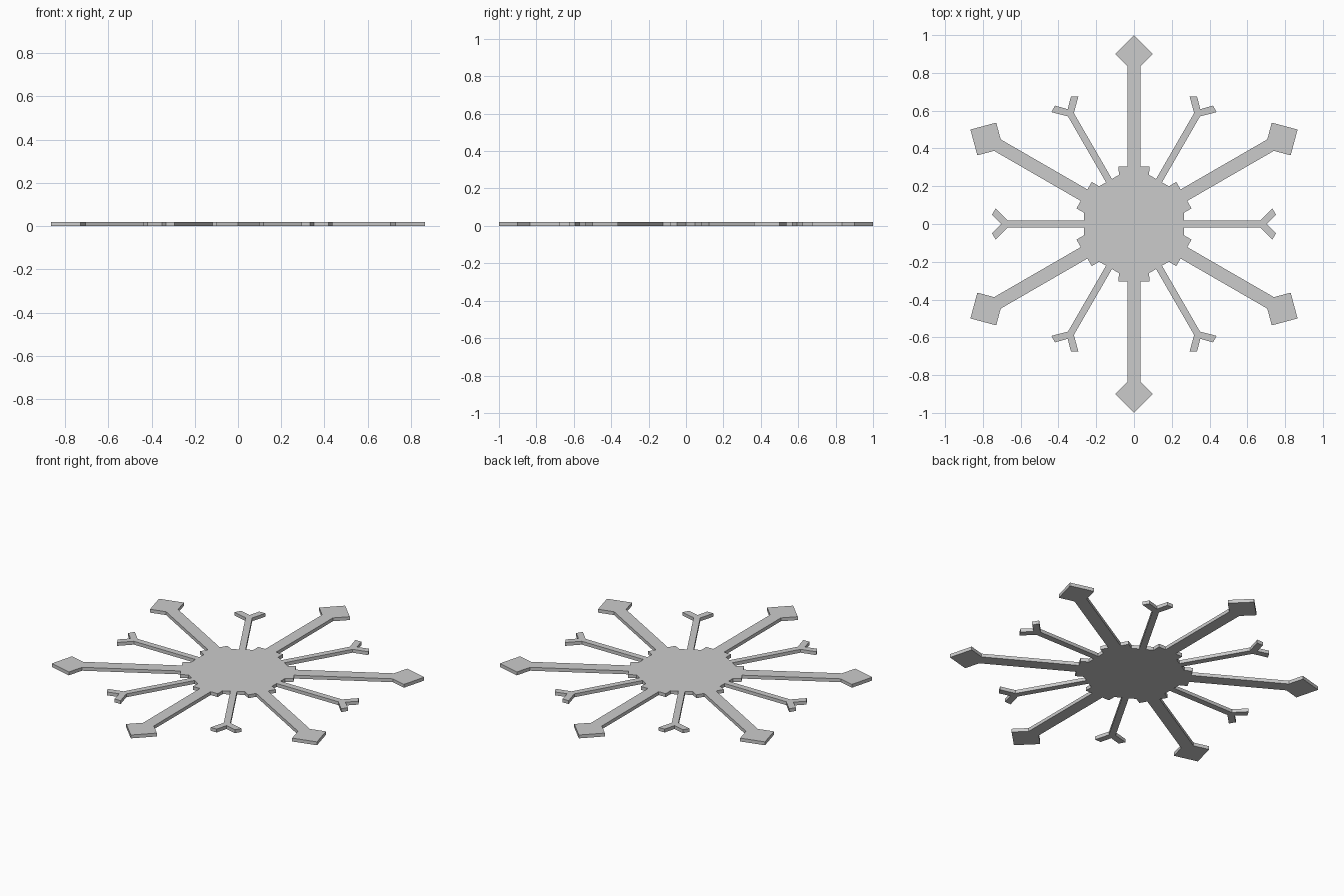
import bpy, bmesh
from math import radians
from mathutils import Matrix, Vector

if "Cube" in bpy.data.objects:
    bpy.data.objects.remove(bpy.data.objects["Cube"])

THICK = 0.02

# Half profiles: (distance along arm, half width)
main_arm = [(1.0, 0), (0.9, 0.1), (0.835, 0.035), (0.305, 0.035), (0.305, 0.081)]
small_arm = [(0.265, 0.06), (0.265, 0.018), (0.668, 0.018), (0.732, 0.083), (0.752, 0.049), (0.702, 0)]


def turned(points, side, degrees):
    rot = Matrix.Rotation(radians(degrees), 3, 'Z')
    return [rot @ Vector((u, side * v, 0)) for u, v in points]


# Outline: six sectors, each from one main arm tip round a small arm to the next
outline = []
for k in range(6):
    a = 30 + 60 * k
    outline += turned(main_arm, 1, a)
    outline += turned(small_arm, -1, a + 30)
    outline += turned(small_arm[-2::-1], 1, a + 30)
    outline += turned(main_arm[:0:-1], -1, a + 60)

# Flat snowflake plate extruded from the outline
bm = bmesh.new()
face = bm.faces.new([bm.verts.new(p) for p in outline])
top = bmesh.ops.extrude_face_region(bm, geom=[face], use_keep_orig=True)
bmesh.ops.translate(bm, vec=(0, 0, THICK),
                    verts=[g for g in top["geom"] if isinstance(g, bmesh.types.BMVert)])
bmesh.ops.recalc_face_normals(bm, faces=bm.faces)
mesh = bpy.data.meshes.new("snowflake")
bm.to_mesh(mesh)
bm.free()
bpy.context.collection.objects.link(bpy.data.objects.new("snowflake", mesh))
